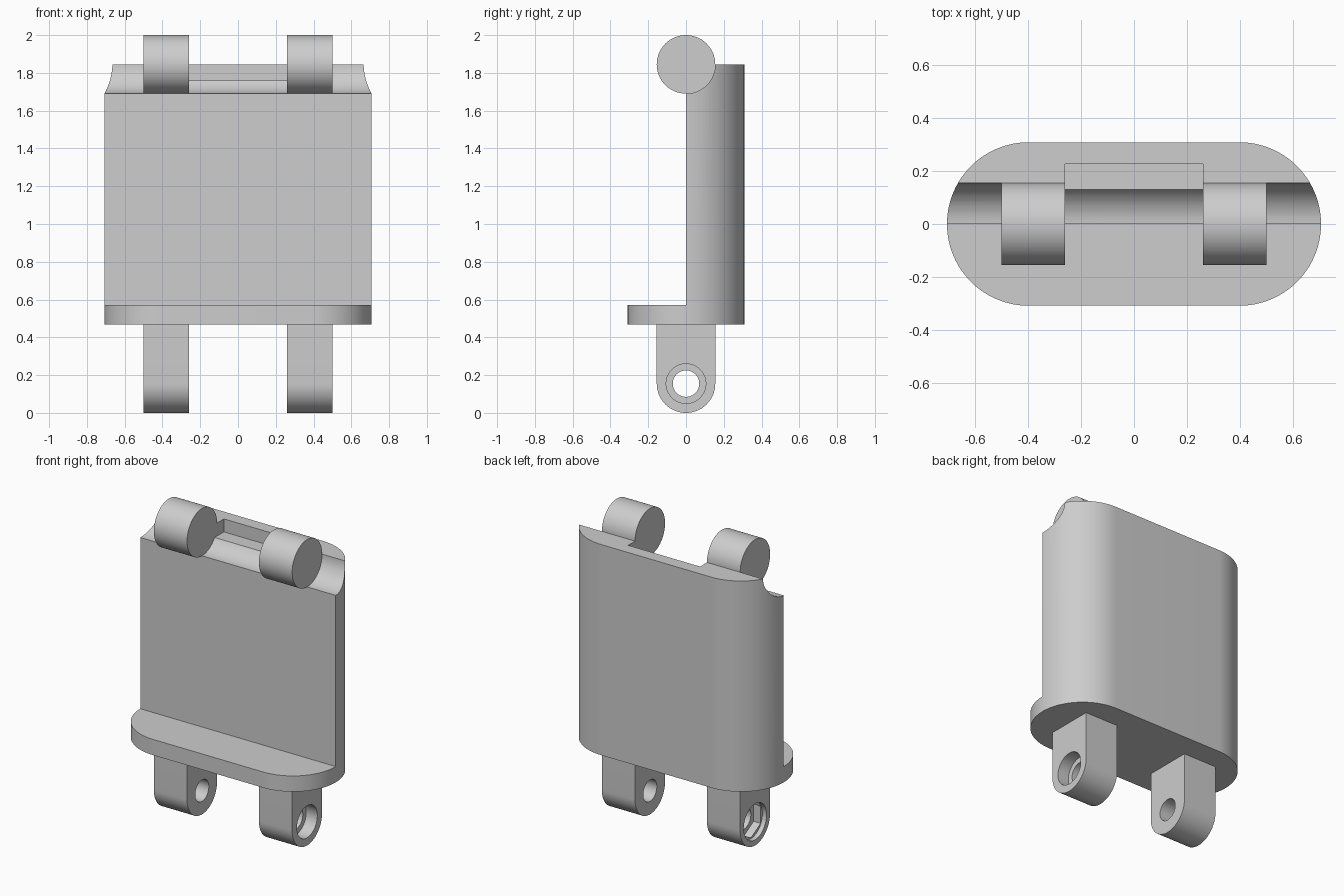
import bpy
import bmesh
from math import sin, cos, radians

if "Cube" in bpy.data.objects:
    bpy.data.objects.remove(bpy.data.objects["Cube"])

R_END, STRAIGHT = 0.309, 0.398       # rounded slab outline
R_PIN = 0.155                        # hinge radius
PIN_Z, HOLE_Z, BASE_Z, PLATE_Z = 1.845, 0.155, 0.468, 0.571
LUG_IN, LUG_OUT = 0.26, 0.50

GREY = (0.61, 0.61, 0.61, 1)
grey = bpy.data.materials.new("plain grey")
grey.use_nodes = True
grey.diffuse_color = GREY
grey.node_tree.nodes["Principled BSDF"].inputs["Base Color"].default_value = GREY


def arc(cx, cy, r, start, end, steps):
    angles = [radians(start + (end - start) * i / steps) for i in range(steps + 1)]
    return [(round(cx + r * cos(a), 5), round(cy + r * sin(a), 5)) for a in angles]


def circle(cx, cy, r, sides=64, start=0):
    return arc(cx, cy, r, start, start + 360, sides)[:-1]


def prism(name, profile, low, high, axis="x"):
    """Extrude a profile: (y, z) along x, or (x, y) along z."""
    def place(p, t):
        return (p[0], p[1], t) if axis == "z" else (t, p[0], p[1])
    bm = bmesh.new()
    ends = [[bm.verts.new(place(p, t)) for p in profile] for t in (low, high)]
    for ring in ends:
        bm.faces.new(ring)
    count = len(profile)
    for i in range(count):
        j = (i + 1) % count
        bm.faces.new((ends[0][i], ends[0][j], ends[1][j], ends[1][i]))
    bmesh.ops.recalc_face_normals(bm, faces=bm.faces)
    mesh = bpy.data.meshes.new(name)
    bm.to_mesh(mesh)
    bm.free()
    mesh.materials.append(grey)
    obj = bpy.data.objects.new(name, mesh)
    bpy.context.collection.objects.link(obj)
    return obj


def activate(obj):
    bpy.ops.object.select_all(action="DESELECT")
    obj.select_set(True)
    bpy.context.view_layer.objects.active = obj


def combine(obj, tool, operation="DIFFERENCE"):
    activate(obj)
    mod = obj.modifiers.new("shape", "BOOLEAN")
    mod.operation, mod.solver, mod.object = operation, "EXACT", tool
    bpy.ops.object.modifier_apply(modifier=mod.name)
    bpy.data.objects.remove(tool)


def finish(obj):
    activate(obj)
    bpy.ops.object.shade_smooth_by_angle(angle=radians(25))


# Body: side profile with foot plate and hinge groove, trimmed to a rounded outline
side_profile = [(-1, BASE_Z), (1, BASE_Z), (1, PIN_Z)]
side_profile += arc(0, PIN_Z, R_PIN, 0, -90, 16) + [(0, PLATE_Z), (-1, PLATE_Z)]
body = prism("body", side_profile, -1, 1)
outline = arc(STRAIGHT, 0, R_END, -90, 90, 49) + arc(-STRAIGHT, 0, R_END, 90, 270, 49)
combine(body, prism("outline_trim", outline, 0, 3, "z"), "INTERSECT")

# Pocket between the knuckles
pocket = [(-0.1, 1.76), (0.226, 1.76), (0.226, 3), (-0.1, 3)]
combine(body, prism("pocket_cutter", pocket, -LUG_IN, LUG_IN))
finish(body)

for side, name in ((1, "left"), (-1, "right")):
    # Solid hinge knuckle at the top
    low, high = sorted((side * LUG_IN, side * LUG_OUT))
    finish(prism(name + "_top_knuckle", circle(0, PIN_Z, R_PIN), low, high))

    # Round-ended lug with a through hole
    profile = arc(0, HOLE_Z, R_PIN, 180, 360, 32) + [(R_PIN, BASE_Z), (-R_PIN, BASE_Z)]
    lug = prism(name + "_bottom_lug", profile, low, high)
    combine(lug, prism("hole_cutter", circle(0, HOLE_Z, 0.07), -1, 1))

    # Outer recess: round for a screw head, or six-sided with a round mouth for a nut
    recesses = [(circle(0, HOLE_Z, 0.105), 0.08)]
    if side < 0:
        recesses = [(circle(0, HOLE_Z, 0.113, 6, 30), 0.08), (circle(0, HOLE_Z, 0.118), 0.03)]
    for shape, depth in recesses:
        a, b = sorted((side * (LUG_OUT - depth), side))
        combine(lug, prism("recess_cutter", shape, a, b))
    finish(lug)
